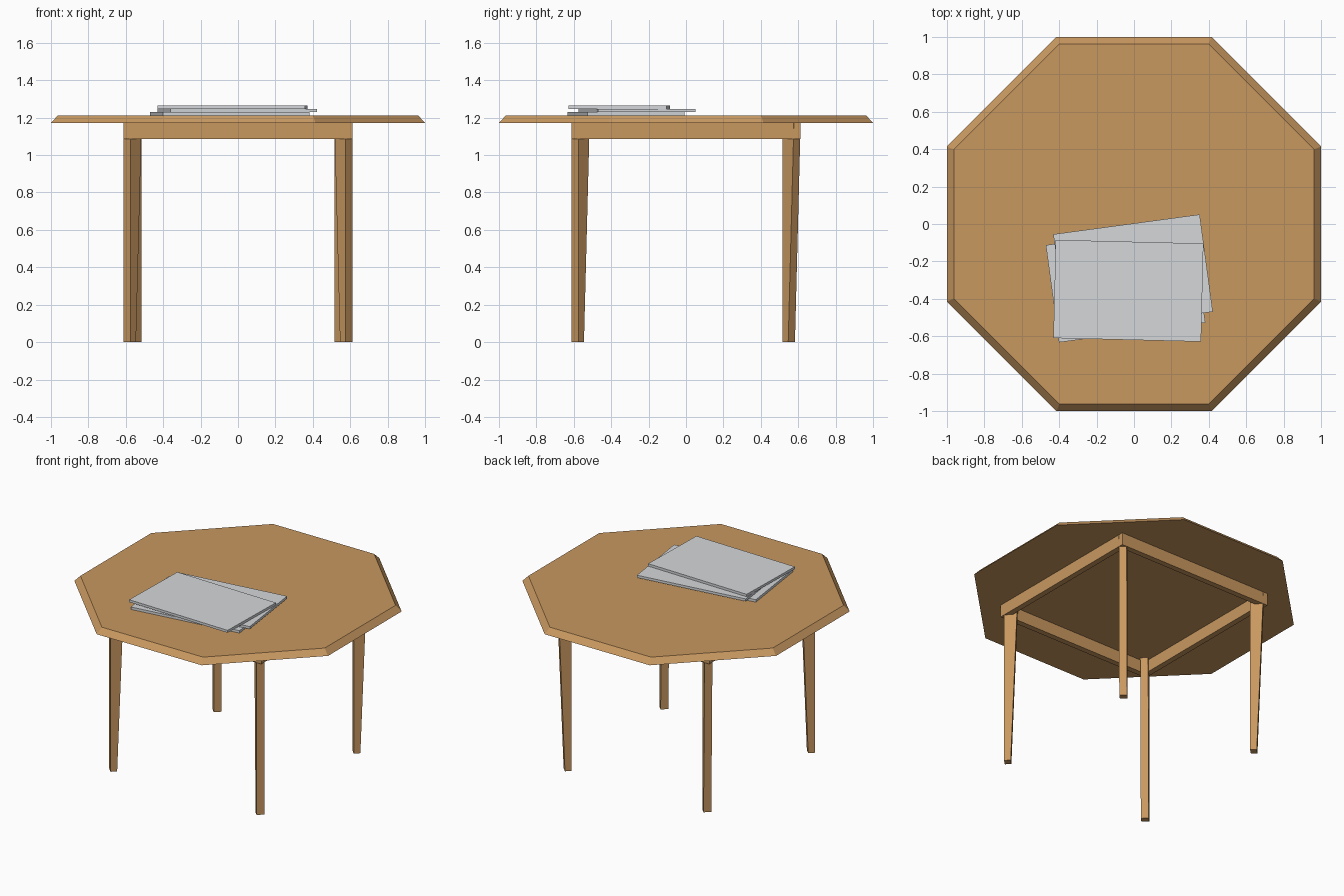
import bpy, bmesh, math
from mathutils import Vector

if "Cube" in bpy.data.objects:
    bpy.data.objects.remove(bpy.data.objects["Cube"])


def material(name, color):
    m = bpy.data.materials.new(name)
    m.diffuse_color = (*color, 1)
    m.use_nodes = True
    m.node_tree.nodes["Principled BSDF"].inputs["Base Color"].default_value = m.diffuse_color
    return m


wood = material("warm wood", (0.578, 0.314, 0.117))
grey = material("light grey", (0.66, 0.68, 0.70))


def loft(name, lower, upper, mat):
    """Closed solid between two matching outlines."""
    bm = bmesh.new()
    a = [bm.verts.new(p) for p in lower]
    b = [bm.verts.new(p) for p in upper]
    bm.faces.new(a[::-1])
    bm.faces.new(b)
    n = len(a)
    for i in range(n):
        j = (i + 1) % n
        bm.faces.new((a[i], a[j], b[j], b[i]))
    bmesh.ops.recalc_face_normals(bm, faces=bm.faces)
    me = bpy.data.meshes.new(name)
    bm.to_mesh(me)
    bm.free()
    me.materials.append(mat)
    ob = bpy.data.objects.new(name, me)
    bpy.context.collection.objects.link(ob)
    return ob


def octagon(apothem, z):
    r = apothem / math.cos(math.pi / 8)
    return [(r * math.cos(math.pi / 8 + i * math.pi / 4),
             r * math.sin(math.pi / 8 + i * math.pi / 4), z) for i in range(8)]


def rect(cx, cy, sx, sy, z, angle=0.0):
    c, s = math.cos(angle), math.sin(angle)
    pts = [(-sx / 2, -sy / 2), (sx / 2, -sy / 2), (sx / 2, sy / 2), (-sx / 2, sy / 2)]
    return [(cx + x * c - y * s, cy + x * s + y * c, z) for x, y in pts]


TOP, UNDER, APRON = 1.212, 1.172, 1.085

# Octagonal top with sloping rim
loft("table_top", octagon(1.0, UNDER), octagon(0.963, TOP), wood)

# Apron frame under the top
E, T = 0.612, 0.04
for side, s in (("front", -1), ("back", 1)):
    args = (0, s * (E - T / 2), 2 * E, T)
    loft(side + "_apron", rect(*args, APRON), rect(*args, UNDER), wood)
for side, s in (("left", -1), ("right", 1)):
    args = (s * (E - T / 2), 0, T, 2 * (E - T))
    loft(side + "_apron", rect(*args, APRON), rect(*args, UNDER), wood)


# Diagonal legs: one upright face, the opposite face tapers toward the floor
def leg(name, x, y, ux):
    u = Vector((ux, 1, 0)).normalized()
    v = Vector((-u.y, u.x, 0)) * 0.0255

    def outline(depth, z):
        p = Vector((x, y, z))
        return [p - v, p + u * depth - v, p + u * depth + v, p + v]
    loft(name, outline(0.043, 0), outline(0.086, UNDER), wood)


leg("front_left_leg", -0.594, -0.594, 1)
leg("front_right_leg", 0.594, -0.594, -1)
leg("back_left_leg", -0.534, 0.534, -1)
leg("back_right_leg", 0.534, 0.534, 1)

# Stack of three flat slabs
H = 0.0175
slabs = (("lower_slab", -0.045, -0.32, 7.7),
         ("middle_slab", -0.005, -0.262, 7.7),
         ("upper_slab", -0.03, -0.357, -1.4))
for i, (name, x, y, deg) in enumerate(slabs):
    a, z = math.radians(deg), TOP + i * H
    loft(name, rect(x, y, 0.79, 0.525, z, a), rect(x, y, 0.79, 0.525, z + H, a), grey)
